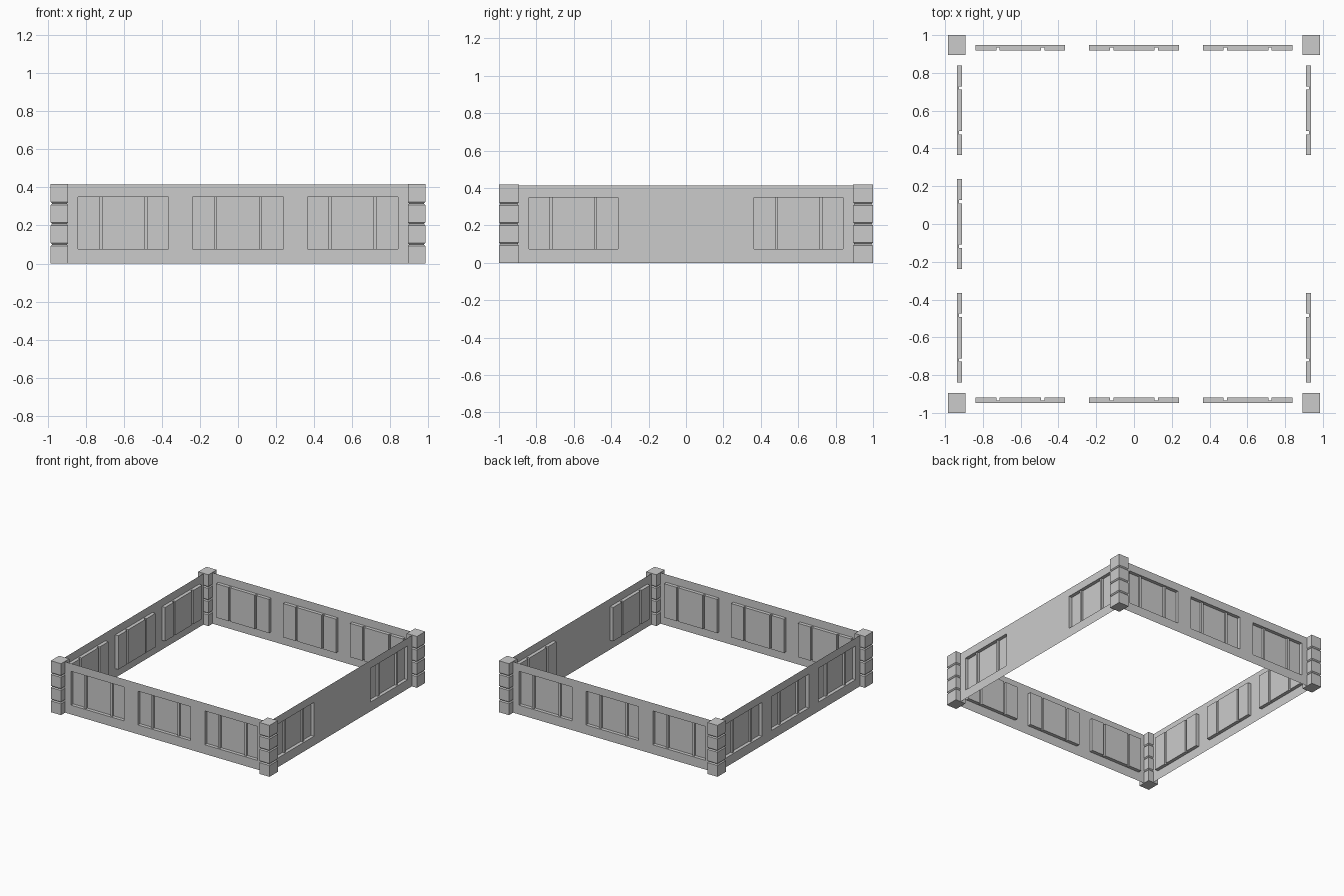
import bpy, bmesh
from mathutils import Vector

if "Cube" in bpy.data.objects:
    bpy.data.objects.remove(bpy.data.objects["Cube"])

POST_X, POST_Y = 0.938, 0.947      # post centres, also wall planes
HX, HY, TOP = 0.046, 0.053, 0.418  # post half sizes and height


def finish(name, bm):
    bmesh.ops.remove_doubles(bm, verts=bm.verts, dist=1e-5)
    mesh = bpy.data.meshes.new(name)
    bm.to_mesh(mesh)
    bm.free()
    obj = bpy.data.objects.new(name, mesh)
    bpy.context.collection.objects.link(obj)
    return obj


# Corner posts: stacked blocks separated by V grooves
def post(name, cx, cy):
    profile = [(0, 0)]
    for z in (0.1, 0.208, 0.315):
        profile += [(z - 0.008, 0), (z, 0.007), (z + 0.008, 0)]
    profile.append((TOP, 0))
    bm = bmesh.new()
    rings = []
    for z, inset in profile:
        a, b = HX - inset, HY - inset
        rings.append([bm.verts.new((cx + sx * a, cy + sy * b, z))
                      for sx, sy in ((-1, -1), (1, -1), (1, 1), (-1, 1))])
    for lo, hi in zip(rings, rings[1:]):
        for i in range(4):
            j = (i + 1) % 4
            bm.faces.new((lo[i], lo[j], hi[j], hi[i]))
    bm.faces.new(rings[0][::-1])
    bm.faces.new(rings[-1])
    finish(name, bm)


# Wall sheets: panes pressed inward, shallower mullions between them
def wall(name, origin, along, half, centres):
    origin, along, up = Vector(origin), Vector(along), Vector((0, 0, 1))
    inward = up.cross(along)
    us, depths = [-half], [0]
    for c in centres:
        us += [c + d for d in (-0.238, -0.127, -0.109, 0.109, 0.127, 0.238)]
        depths += [0.028, 0.012, 0.028, 0.012, 0.028, 0]
    us.append(half)
    zs = [0, 0.075, 0.35, 0.414]
    bm = bmesh.new()

    def quad(*pts):
        vs = [bm.verts.new(origin + along * u + up * z + inward * d) for u, z, d in pts]
        bm.faces.new(vs)

    for i, d in enumerate(depths):
        u0, u1 = us[i], us[i + 1]
        for r in range(3):
            k = d if r == 1 else 0
            quad((u0, zs[r], k), (u1, zs[r], k), (u1, zs[r + 1], k), (u0, zs[r + 1], k))
        if d:   # sill and head of the recess
            quad((u0, zs[1], 0), (u1, zs[1], 0), (u1, zs[1], d), (u0, zs[1], d))
            quad((u0, zs[2], d), (u1, zs[2], d), (u1, zs[2], 0), (u0, zs[2], 0))
        if i:   # upright step between neighbouring depths
            p = depths[i - 1]
            quad((u0, zs[1], p), (u0, zs[1], d), (u0, zs[2], d), (u0, zs[2], p))
    finish(name, bm)


for sx, side in ((-1, "left"), (1, "right")):
    for sy, end in ((-1, "front"), (1, "back")):
        post(f"{end}_{side}_post", sx * POST_X, sy * POST_Y)

three = (-0.602, 0, 0.602)
wall("front_wall", (0, -POST_Y, 0), (1, 0, 0), POST_X, three)
wall("back_wall", (0, POST_Y, 0), (-1, 0, 0), POST_X, three)
wall("left_wall", (-POST_X, 0, 0), (0, -1, 0), POST_Y, three)
wall("right_wall", (POST_X, 0, 0), (0, 1, 0), POST_Y, (-0.602, 0.602))
